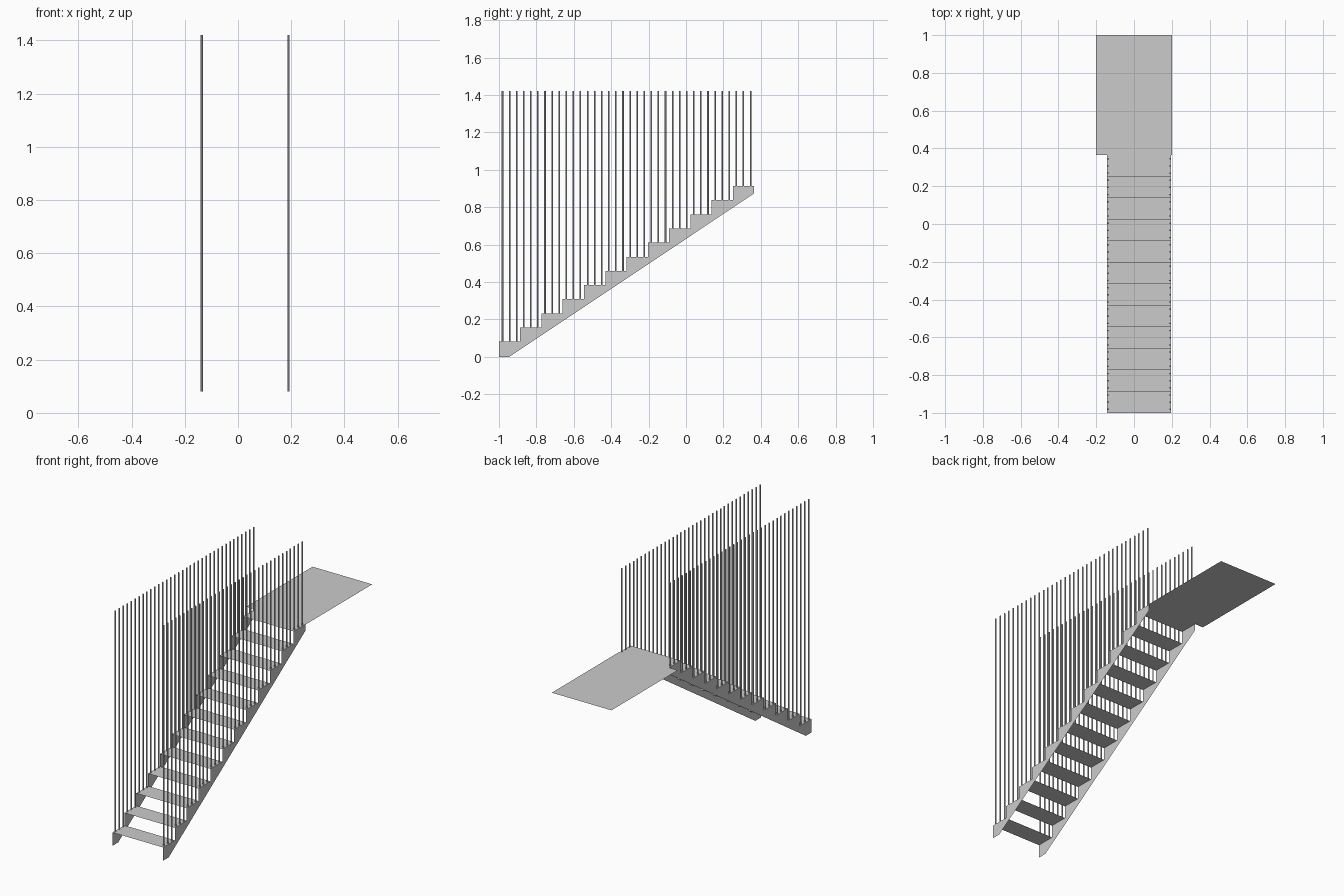
import bpy, bmesh
from mathutils import Matrix

if "Cube" in bpy.data.objects:
    bpy.data.objects.remove(bpy.data.objects["Cube"])

STEPS = 12
Y0, Y1 = -1.0, 0.364            # start and end of the flight
Z0, Z1 = 0.081, 0.913           # first and last tread height
GOING = (Y1 - Y0) / STEPS
RISE = (Z1 - Z0) / (STEPS - 1)
XL, XR = -0.142, 0.197          # stringer planes
RAIL_TOP = 1.42


def add_object(name, bm):
    me = bpy.data.meshes.new(name)
    bm.to_mesh(me)
    bm.free()
    ob = bpy.data.objects.new(name, me)
    bpy.context.collection.objects.link(ob)
    return ob


def sheet(name, points):
    bm = bmesh.new()
    bm.faces.new([bm.verts.new(p) for p in points])
    return add_object(name, bm)


def level(name, x0, x1, y0, y1, z):
    return sheet(name, [(x0, y0, z), (x1, y0, z), (x1, y1, z), (x0, y1, z)])


# Treads
for i in range(STEPS):
    y = Y0 + i * GOING
    level(f"tread_{i + 1:02d}", XL, XR, y, y + GOING, Z0 + i * RISE)

# Upper landing
level("landing", -0.2, 0.2, Y1, 1.0, Z1)

# Sawtooth stringers
profile = [(-0.945, 0.0), (Y1, 0.873)]
for i in reversed(range(STEPS)):
    y, z = Y0 + i * GOING, Z0 + i * RISE
    profile += [(y + GOING, z), (y, z)]
profile.append((Y0, 0.0))
sheet("right_stringer", [(XR, y, z) for y, z in profile])
sheet("left_stringer", [(XL, y, z) for y, z in reversed(profile)])

# Balusters: three per tread on each side, all reaching one height
for name, x in (("left_balusters", -0.136), ("right_balusters", 0.190)):
    bm = bmesh.new()
    for i in range(STEPS * 3):
        y = Y0 + (i + 0.5) * GOING / 3
        z = Z0 + (i // 3) * RISE
        bmesh.ops.create_cone(
            bm, cap_ends=True, segments=8, radius1=0.0042, radius2=0.0042,
            depth=RAIL_TOP - z,
            matrix=Matrix.Translation((x, y, (RAIL_TOP + z) / 2)))
    add_object(name, bm)
